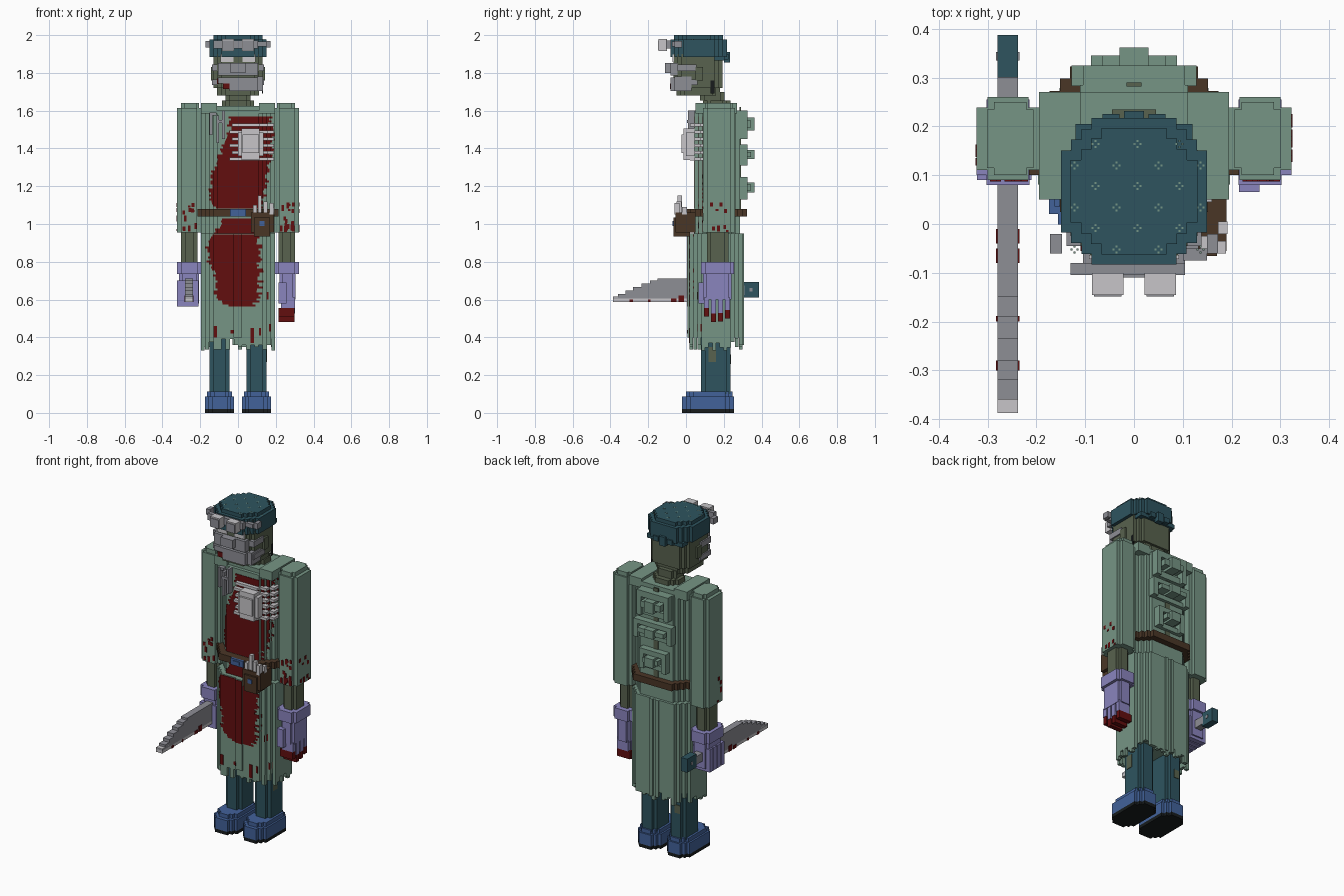
import bpy, bmesh, math, random
random.seed(4)
U = 0.0106  # small block size


def mat(name, r, g, b):
    m = bpy.data.materials.new(name)
    lin = [((c / 255 + 0.055) / 1.055) ** 2.4 if c > 10 else c / 3295 for c in (r, g, b)]
    m.diffuse_color = (*lin, 1)
    return m


SAGE = mat("sage_cloth", 118, 149, 133)
TEAL = mat("dark_teal", 46, 84, 95)
SKIN = mat("olive_skin", 88, 98, 78)
GREY = mat("steel_grey", 141, 142, 149)
PALE = mat("pale_grey", 199, 197, 200)
LILAC = mat("lilac_glove", 138, 133, 190)
BLUE = mat("shoe_blue", 66, 98, 154)
BROWN = mat("brown_leather", 74, 54, 38)
RED = mat("dark_red", 98, 14, 15)
BLACK = mat("sole_black", 24, 28, 29)


def finish(name, bm, m):
    bmesh.ops.recalc_face_normals(bm, faces=bm.faces)
    me = bpy.data.meshes.new(name)
    bm.to_mesh(me)
    bm.free()
    me.materials.append(m)
    ob = bpy.data.objects.new(name, me)
    bpy.context.collection.objects.link(ob)
    return ob


def boxes(name, m, items, mirror=False):
    """Boxes given as x0, x1, y0, y1, z0, z1."""
    bm = bmesh.new()
    if mirror:
        items = list(items) + [(-b[1], -b[0], *b[2:]) for b in items]
    for x0, x1, y0, y1, z0, z1 in items:
        vs = bmesh.ops.create_cube(bm, size=1)["verts"]
        for v in vs:
            v.co = ((x0 + x1) / 2 + v.co.x * (x1 - x0), (y0 + y1) / 2 + v.co.y * (y1 - y0),
                    (z0 + z1) / 2 + v.co.z * (z1 - z0))
    return finish(name, bm, m)


def outline(cx, hx, y0, y1, n, dx, dy):
    """Rectangle with corners cut into n stair steps."""
    q = [(hx, n * dy)]
    for i in range(n):
        q += [(hx - (i + 1) * dx, (n - i) * dy), (hx - (i + 1) * dx, (n - i - 1) * dy)]
    front = [(x, y0 + d) for x, d in q]
    front += [(-x, y) for x, y in reversed(front)]
    back = [(x, y1 - d) for x, d in q]
    back += [(-x, y) for x, y in reversed(back)]
    return [(cx + x, y) for x, y in front + back[::-1]]


def prisms(name, m, layers):
    """Stacked layers: cx, hx, y0, y1, steps, dx, dy, z0, z1."""
    bm = bmesh.new()
    for *o, z0, z1 in layers:
        f = bm.faces.new([bm.verts.new((x, y, z0)) for x, y in outline(*o)])
        r = bmesh.ops.extrude_face_region(bm, geom=[f])
        for v in r["geom"]:
            if isinstance(v, bmesh.types.BMVert):
                v.co.z = z1
        # extrusion leaves the starting face as the bottom
        if not f.is_valid or len(f.link_loops if hasattr(f, "link_loops") else f.loops) == 0:
            continue
    return finish(name, bm, m)


# legs and shoes
for s, side in ((-1, "left"), (1, "right")):
    c = s * 0.097
    prisms(side + "_trouser_leg", TEAL, [(c, 0.053, 0.08, 0.235, 1, U * 2, U * 2, 0.1, 0.42)])
    prisms(side + "_shoe", BLUE, [(c, 0.077, -0.022, 0.255, 2, 0.018, 0.021, 0.02, 0.088),
                                  (c, 0.066, 0.0, 0.245, 2, 0.018, 0.018, 0.088, 0.112)])
    prisms(side + "_shoe_sole", BLACK, [(c, 0.077, -0.022, 0.255, 2, 0.018, 0.021, 0, 0.02)])
boxes("trouser_tears", SKIN, [(0.147, 0.153, 0.12, 0.16, 0.27, 0.35), (-0.125, -0.09, 0.232, 0.238, 0.26, 0.31)])

# gown
SKIRT = (0.197, 0.018, 0.30, 3, 0.022, 0.021)
TORSO = (0.195, 0.045, 0.285, 4, 0.021, 0.021)
prisms("gown_skirt", SAGE, [(0, *SKIRT, 0.40, 0.95)])
prisms("gown_top", SAGE, [(0, *TORSO, 0.95, 1.60), (0, 0.175, 0.065, 0.27, 3, 0.021, 0.021, 1.60, 1.625)])


def front_y(x, hx, y0, y1, n, dx, dy):
    k = math.ceil((abs(x) - (hx - n * dx)) / dx - 1e-6)
    return y0 + dy * min(max(k, 0), n)


# ragged hem around the skirt
hem = []
for i in range(-9, 9):
    x0, x1 = i * 0.0218, (i + 1) * 0.0218
    d = front_y((x0 + x1) / 2, *SKIRT)
    for y0, y1 in ((d, d + 0.02), (0.298 - d, 0.318 - d)):
        low = random.choice((0.335, 0.35, 0.36, 0.375, 0.39))
        hem.append((x0, x1, y0, y1, low, 0.40))
for j in range(8):
    y = 0.081 + j * 0.0195
    for s in (-1, 1):
        hem.append((s * 0.187 - 0.01, s * 0.187 + 0.01, y, y + 0.0195, random.choice((0.33, 0.345, 0.37)), 0.40))
boxes("ragged_hem", SAGE, hem)
boxes("skirt_seams", SAGE, [(-0.024, 0.02, 0.009, 0.018, 0.40, 0.95), (-0.03, -0.01, 0.30, 0.308, 0.36, 0.95),
                            (0.01, 0.03, 0.30, 0.308, 0.36, 0.95)])
boxes("gown_shoulder_panels", SAGE, [(0.11, 0.195, 0.05, 0.27, 1.585, 1.64)], True)

# back ties with bows
bows = []
for z, h, w in ((1.45, 0.15, 0.105), (1.31, 0.11, 0.128), (1.13, 0.12, 0.09)):
    bows += [(-w, w, 0.283, 0.305, z, z + h * 0.25), (-w, w, 0.283, 0.325, z + h * 0.75, z + h),
             (-w, -w + 0.03, 0.283, 0.325, z, z + h), (w - 0.03, w, 0.283, 0.325, z, z + h),
             (-w + 0.04, w - 0.04, 0.283, 0.345, z + h * 0.4, z + h * 0.65),
             (-0.03, 0.03, 0.283, 0.362, z + h * 0.3, z + h * 0.75)]
boxes("back_ties", SAGE, bows)
boxes("back_opening", SKIN, [(-0.015, 0.015, 0.282, 0.29, 1.08, 1.62)])

# belt, buckle and pouch
prisms("belt", BROWN, [(0, 0.215, 0.0, 0.323, 4, 0.021, 0.025, 1.04, 1.08)])
boxes("belt_buckle", BLUE, [(-0.042, 0.042, -0.012, 0.002, 1.04, 1.08), (-0.02, 0.02, -0.018, 0, 1.05, 1.07)])
boxes("tool_pouch", BROWN, [(0.068, 0.19, -0.055, 0.05, 0.955, 1.06), (0.085, 0.17, -0.066, 0.02, 0.935, 1.035)])
boxes("pouch_clasp", BLUE, [(0.115, 0.14, -0.071, -0.06, 0.99, 1.015)])
boxes("pouch_tools", PALE, [(x, x + 0.02, -0.05 + d, -0.025 + d, 1.05, z) for x, d, z in
                            ((0.08, 0, 1.10), (0.105, 0.005, 1.15), (0.135, 0, 1.12), (0.168, -0.01, 1.11), (0.172, 0.03, 1.09))])


# blood painted as rows of thin plates
def lerp(z, table):
    for (za, la, ra), (zb, lb, rb) in zip(table, table[1:]):
        if za >= z >= zb:
            t = (za - z) / (za - zb)
            return la + (lb - la) * t, ra + (rb - ra) * t


STAIN = [(1.575, -0.05, 0.17), (1.5, -0.045, 0.19), (1.4, -0.085, 0.19), (1.31, -0.12, 0.17), (1.28, -0.145, 0.165),
         (1.2, -0.145, 0.165), (1.12, -0.14, 0.12), (1.02, -0.09, 0.13), (0.98, -0.11, 0.13), (0.9, -0.165, 0.12),
         (0.8, -0.155, 0.12), (0.73, -0.12, 0.125), (0.64, -0.12, 0.12), (0.60, -0.09, 0.12), (0.565, -0.05, 0.07)]


def plates(z0, z1, l, r, body):
    hx, n, dx = body[0], body[3], body[4]
    edges = sorted({l, r, *[s * (hx - k * dx) for k in range(n + 1) for s in (-1, 1) if l < s * (hx - k * dx) < r]})
    if body is SKIRT:
        edges = sorted({*edges, *[e for e in (-0.024, 0.02) if l < e < r]})
    out = []
    for a, b in zip(edges, edges[1:]):
        mid = (a + b) / 2
        y = front_y(mid, *body) - (0.009 if body is SKIRT and -0.024 < mid < 0.02 else 0)
        out.append((a, b, y - 0.003, y + 0.002, z0, z1))
    return out


stain = []
z = 1.57
while z > 0.57:
    if not 1.035 < z < 1.085:
        l, r = lerp(z, STAIN)
        l, r = l + random.choice((-1, 0, 0, 1)) * U, r + random.choice((-2, -1, 0, 1)) * U
        stain += plates(z - U, z, l, min(r, 0.192), TORSO if z > 0.955 else SKIRT)
    z -= U
for x, za, zb, w in ((-0.13, 0.40, 0.46, 0.02), (0.065, 0.37, 0.45, 0.02), (0.11, 0.41, 0.45, 0.012),
                     (-0.04, 0.42, 0.44, 0.02), (0.15, 0.60, 0.64, 0.011), (0.165, 0.43, 0.47, 0.011)):
    stain += plates(za, zb, x, x + w, SKIRT)
boxes("blood_stain", RED, stain)

# open chest: ribs around a pale device
ribs = []
for i in range(6):
    zz = 1.335 + i * 0.036
    l = -0.045 + 0.012 * (i % 2)
    ribs += [(l, 0.115, 0.02, 0.048, zz, zz + 0.016), (0.115, 0.16, 0.045, 0.075, zz, zz + 0.016),
             (0.16, 0.19, 0.075, 0.125, zz, zz + 0.016)]
boxes("ribs", PALE, ribs)
boxes("chest_device", PALE, [(0.0, 0.135, 0.0, 0.045, 1.36, 1.485), (0.018, 0.115, -0.012, 0.045, 1.34, 1.505),
                             (0.025, 0.11, -0.024, 0.04, 1.375, 1.475)])

# instruments in the breast pocket
boxes("pocket_instruments", GREY, [(-0.15, -0.135, 0.02, 0.07, 1.47, 1.59), (-0.115, -0.1, 0.01, 0.05, 1.43, 1.575),
                                   (-0.085, -0.07, 0.01, 0.05, 1.45, 1.60), (-0.115, -0.07, 0.005, 0.05, 1.535, 1.55),
                                   (-0.15, -0.115, 0.025, 0.07, 1.575, 1.59)])

# arms
for s, side in ((-1, "left"), (1, "right")):
    c = s * 0.2585
    prisms(side + "_sleeve", SAGE, [(c, 0.064, 0.09, 0.26, 1, 0.022, 0.021, 0.955, 1.615),
                                    (c - s * 0.005, 0.048, 0.10, 0.25, 1, 0.015, 0.015, 1.615, 1.64)])
    prisms(side + "_forearm", SKIN, [(c, 0.043, 0.11, 0.225, 1, 0.02, 0.02, 0.78, 0.955)])
spots = []
for s, count in ((-1, 12), (1, 22)):
    for i in range(count):
        x, zz, h = 0.217 + random.random() * 0.07, 0.957 + 0.14 * random.random() ** 1.8, random.choice((1, 2, 3)) * U
        a, b = sorted((s * x, s * (x + 0.014)))
        spots.append((a, b, 0.087, 0.092, zz, zz + h))
        a, b = sorted((s * 0.319, s * 0.325))
        y = 0.112 + random.random() * 0.11
        if i % 3 == 0:
            spots.append((a, b, y, y + 0.015, zz, zz + h))
boxes("sleeve_blood", RED, spots)

# open gloved hand
fingers = [(0.095 + i * 0.037, (0.51, 0.48, 0.485, 0.50)[i]) for i in range(4)]
prisms("right_glove", LILAC, [(0.2585, 0.064, 0.08, 0.255, 1, 0.02, 0.02, 0.735, 0.80),
                              (0.262, 0.043, 0.09, 0.24, 1, 0.015, 0.015, 0.60, 0.735)])
boxes("right_fingers", LILAC, [(0.228, 0.302, y, y + 0.027, zt + 0.045, 0.61) for y, zt in fingers] +
      [(0.215, 0.257, 0.066, 0.1, 0.58, 0.69)])
boxes("right_fingertips", RED, [(0.215, 0.30, y, y + 0.027, zt, zt + 0.045) for y, zt in fingers])

# fist holding a knife
prisms("left_glove", LILAC, [(-0.2585, 0.064, 0.08, 0.255, 1, 0.02, 0.02, 0.735, 0.80),
                             (-0.2585, 0.053, 0.10, 0.24, 1, 0.015, 0.015, 0.58, 0.735)])
boxes("left_fingers", LILAC, [(-0.322, -0.21, 0.09 + i * 0.037, 0.12 + i * 0.037, 0.562, 0.70) for i in range(4)])
KX = (-0.28, -0.238)
ends = [(-0.36, 0.612), (-0.32, 0.63), (-0.28, 0.648), (-0.235, 0.667), (-0.19, 0.685), (-0.15, 0.70), (0.04, 0.712)]
blade, y = [], -0.387
for (ye, zt) in ends:
    blade.append((*KX, y, 0.1 if ye > 0 else ye, 0.605, zt))
    y = ye
boxes("knife_blade", GREY, blade)
boxes("knife_edge", PALE, [(*KX, -0.387, 0.1, 0.588, 0.605), (*KX, -0.387, -0.322, 0.612, 0.616)])
boxes("knife_blood", RED, [(KX[0] - 0.003, KX[1] + 0.003, y, y + w, 0.586, 0.586 + h) for y, w, h in
                           ((-0.30, 0.02, 0.015), (-0.20, 0.012, 0.015), (-0.08, 0.03, 0.02), (-0.04, 0.03, 0.035))])
boxes("knife_handle", GREY, [(*KX, 0.1, 0.31, 0.625, 0.675)])
boxes("knife_pommel", TEAL, [(*KX, 0.30, 0.387, 0.61, 0.692)])
boxes("pommel_rivet", GREY, [(KX[0] - 0.003, KX[1] + 0.003, 0.335, 0.352, 0.643, 0.66)])

# neck and head
prisms("neck", SKIN, [(0, 0.085, 0.09, 0.235, 2, 0.02, 0.02, 1.60, 1.655), (0, 0.065, 0.075, 0.205, 1, 0.02, 0.02, 1.655, 1.70)])
prisms("head", SKIN, [(0, 0.11, -0.05, 0.18, 2, 0.02, 0.02, 1.68, 1.72), (0, 0.13, -0.065, 0.192, 2, 0.02, 0.02, 1.72, 1.90)])
boxes("ears", SKIN, [(0.125, 0.142, 0.05, 0.09, 1.76, 1.83)], True)
boxes("eyes", PALE, [(0.025, 0.092, -0.072, -0.064, 1.857, 1.897)], True)
boxes("head_wounds", RED, [(-0.08, -0.045, -0.085, -0.078, 1.715, 1.745), (-0.11, -0.10, -0.055, -0.045, 1.74, 1.77)])
boxes("neck_hole", BLACK, [(0.127, 0.132, 0.13, 0.15, 1.69, 1.76)])

# face mask with straps
boxes("face_mask", GREY, [(-0.105, 0.105, -0.083, -0.04, 1.785, 1.852), (-0.04, 0.04, -0.11, -0.08, 1.80, 1.852),
                          (-0.045, 0.105, -0.083, -0.04, 1.705, 1.775), (-0.105, 0.105, -0.08, -0.04, 1.745, 1.775),
                          (-0.138, 0.138, -0.045, 0.055, 1.81, 1.845), (-0.138, 0.138, -0.045, 0.06, 1.735, 1.765),
                          (0.10, 0.132, -0.06, 0.03, 1.705, 1.78)])

# surgical cap with dotted cloth
CAP = (0, 0.15, -0.083, 0.217, 3, 0.021, 0.022)
prisms("cap", TEAL, [(*CAP, 1.885, 1.978), (0, 0.13, -0.063, 0.197, 3, 0.021, 0.022, 1.978, 2.0)])
boxes("cap_knot", TEAL, [(-0.02, 0.02, 0.20, 0.232, 1.855, 1.91), (-0.065, -0.03, 0.20, 0.225, 1.87, 1.90),
                         (0.03, 0.065, 0.20, 0.225, 1.87, 1.90), (-0.12, 0.12, 0.02, 0.205, 1.865, 1.89)])
dots = []
for i in range(-3, 4):
    for j in range(3):
        x, y = 0.007 + i * 0.043, (0.12 if i % 2 else 0.164) - j * 0.086
        zt = 2.0 if abs(x) < 0.128 and -0.06 < y < 0.19 else 1.978
        for a, b in ((U * 0.6, 0), (-U * 0.6, 0), (0, U * 0.6), (0, -U * 0.6)):
            dots.append((x + a - 0.002, x + a + 0.002, y + b - 0.002, y + b + 0.002, zt - 0.002, zt + 0.0006))
boxes("cap_dots", SAGE, dots)

# magnifier goggles pushed onto the cap
boxes("goggle_band", GREY, [(-0.13, 0.105, -0.105, -0.08, 1.93, 1.972), (0.15, 0.172, -0.06, -0.02, 1.935, 1.97),
                            (-0.172, -0.148, -0.06, -0.02, 1.935, 1.97), (0.10, 0.15, -0.075, -0.05, 1.94, 1.965)])
boxes("goggle_lenses", PALE, [(0.022, 0.086, -0.145, -0.10, 1.917, 1.98)], True)
boxes("goggle_glass", GREY, [(0.026, 0.082, -0.149, -0.144, 1.92, 1.972)], True)
